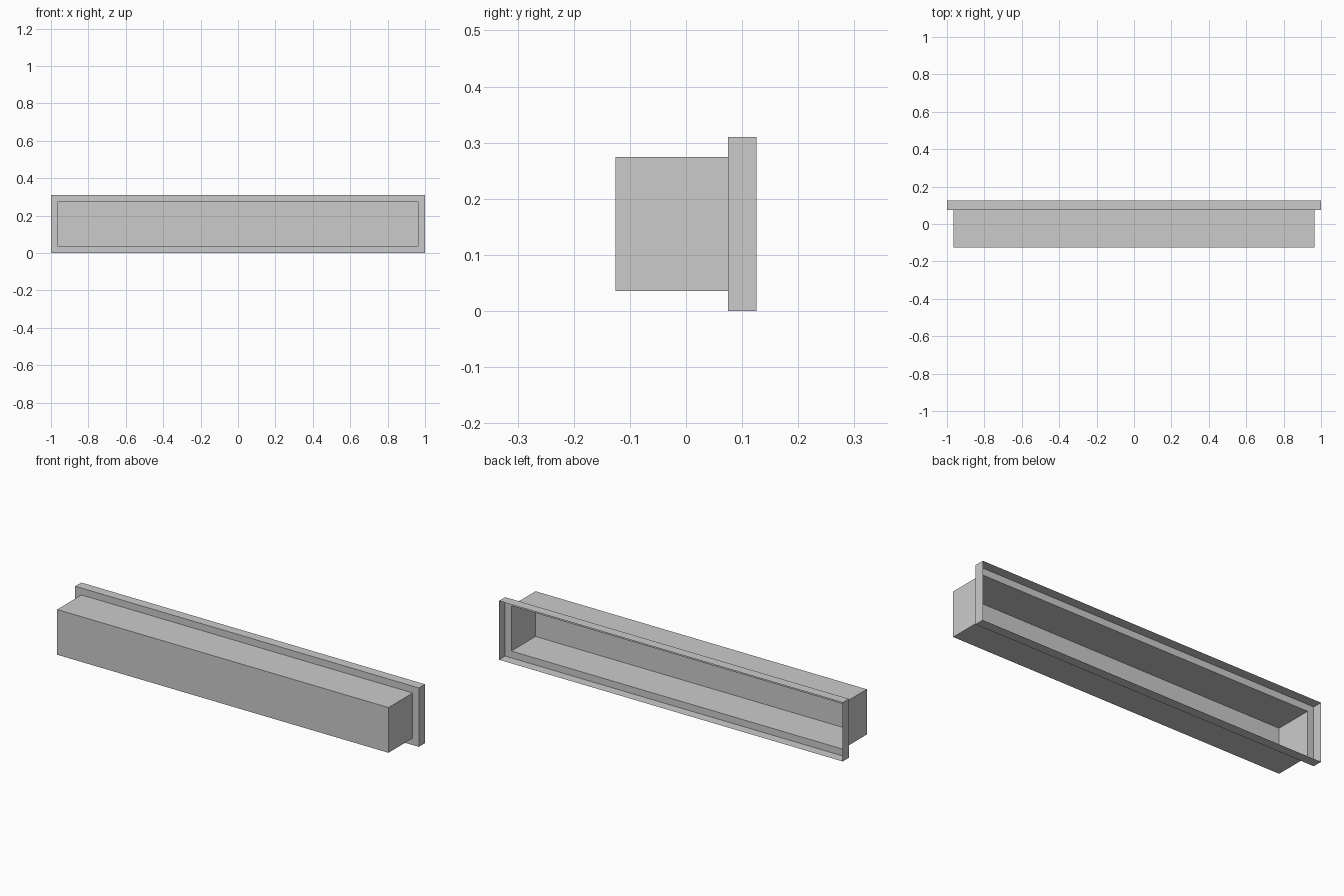
import bpy
import bmesh

cube = bpy.data.objects.get("Cube")
if cube:
    bpy.data.objects.remove(cube, do_unlink=True)

HEIGHT = 0.31
FRONT, STEP, BACK = -0.126, 0.075, 0.126
MARGIN = 0.036

# Plain grey material
grey = bpy.data.materials.new("light grey")
grey.use_nodes = True
colour = (0.6, 0.6, 0.6, 1)
grey.diffuse_color = colour
grey.node_tree.nodes["Principled BSDF"].inputs["Base Color"].default_value = colour


def ring(bm, y, inset):
    """Rectangular loop of vertices at depth y, inset from the outer rim."""
    x, low, high = 1 - inset, inset, HEIGHT - inset
    return [bm.verts.new((px, y, pz))
            for px, pz in ((-x, low), (x, low), (x, high), (-x, high))]


def bridge(bm, a, b):
    """Four faces joining two rectangular loops."""
    for i in range(4):
        j = (i + 1) % 4
        bm.faces.new((a[i], a[j], b[j], b[i]))


# Thin-walled tray, open at the back, stepping out to a wider rim
bm = bmesh.new()
loops = [ring(bm, FRONT, MARGIN), ring(bm, STEP, MARGIN),
         ring(bm, STEP, 0), ring(bm, BACK, 0)]
bm.faces.new(loops[0])
for inner, outer in zip(loops, loops[1:]):
    bridge(bm, outer, inner)

# Face the outside of the shell outwards
bm.normal_update()
bmesh.ops.recalc_face_normals(bm, faces=bm.faces[:])
bm.faces.ensure_lookup_table()
if bm.faces[0].normal.y > 0:
    bmesh.ops.reverse_faces(bm, faces=bm.faces[:])

mesh = bpy.data.meshes.new("flanged_tray")
bm.to_mesh(mesh)
bm.free()
mesh.materials.append(grey)
tray = bpy.data.objects.new("flanged_tray", mesh)
bpy.context.collection.objects.link(tray)
